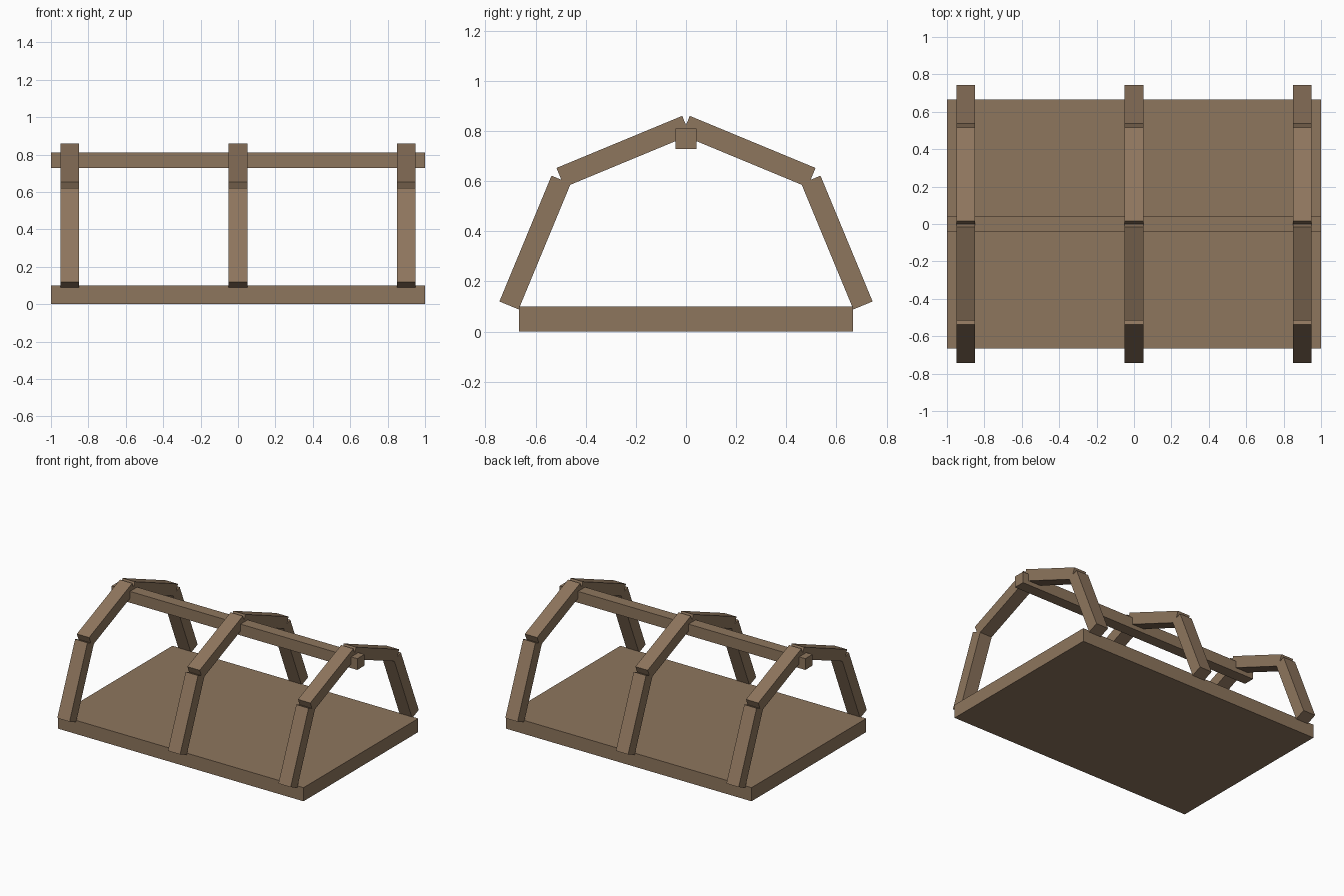
import bpy
from math import radians
from mathutils import Matrix, Vector

if "Cube" in bpy.data.objects:
    bpy.data.objects.remove(bpy.data.objects["Cube"], do_unlink=True)

# Single timber colour
wood = bpy.data.materials.new("brown_wood")
wood.use_nodes = True
colour = (0.27, 0.18, 0.11, 1)
wood.diffuse_color = colour
bsdf = wood.node_tree.nodes["Principled BSDF"]
bsdf.inputs["Base Color"].default_value = colour
bsdf.inputs["Roughness"].default_value = 0.9


def timber(name, size, centre, tilt=0):
    """Box with its size baked in, tilted about the x axis."""
    bpy.ops.mesh.primitive_cube_add(size=1)
    ob = bpy.context.object
    ob.name = ob.data.name = name
    ob.data.transform(Matrix.Diagonal(Vector(size)).to_4x4())
    ob.location = centre
    ob.rotation_euler.x = radians(tilt)
    ob.data.materials.append(wood)
    return ob


# Floor slab and ridge beam
timber("floor", (2, 1.333, 0.1), (0, 0, 0.05))
timber("ridge_beam", (2, 0.083, 0.083), (0, 0, 0.769))

# Three gambrel frames, each with a wall post and a rafter on both sides
WIDTH, LENGTH, DEPTH = 0.1, 0.543, 0.083
for place, x in (("right", -0.9), ("middle", 0), ("left", 0.9)):
    for end, side in (("front", -1), ("back", 1)):
        timber(f"{place}_{end}_post", (WIDTH, LENGTH, DEPTH),
               (x, side * 0.602, 0.355), -side * 67.5)
        timber(f"{place}_{end}_rafter", (WIDTH, LENGTH, DEPTH),
               (x, side * 0.25, 0.718), -side * 22.5)
